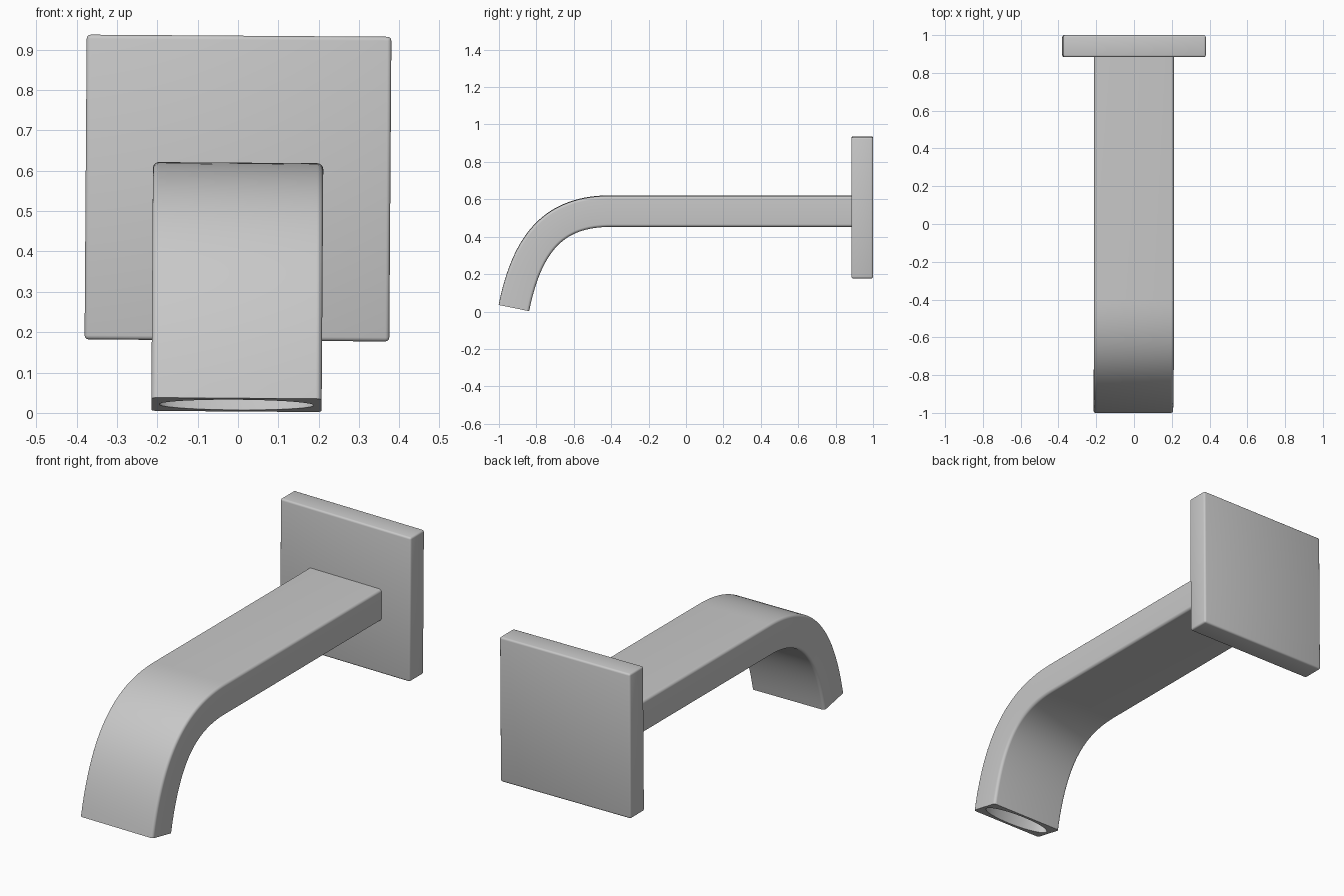
import bpy, bmesh
from math import sin, cos, pi
from mathutils import Vector, Matrix

cube = bpy.data.objects.get("Cube")
if cube:
    bpy.data.objects.remove(cube)

metal = bpy.data.materials.new("satin_grey")
metal.use_nodes = True
metal.diffuse_color = (0.58, 0.58, 0.58, 1)
metal.node_tree.nodes["Principled BSDF"].inputs["Base Color"].default_value = (0.58, 0.58, 0.58, 1)

# The whole fitting leans very slightly around the wall axis
PIVOT = Vector((0, 0, 0.56))
LEAN = Matrix.Translation(PIVOT) @ Matrix.Rotation(0.007, 4, 'Y') @ Matrix.Translation(-PIVOT)


def finish(bm, name):
    bmesh.ops.transform(bm, matrix=LEAN, verts=bm.verts)
    bmesh.ops.recalc_face_normals(bm, faces=bm.faces)
    mesh = bpy.data.meshes.new(name)
    bm.to_mesh(mesh)
    bm.free()
    mesh.materials.append(metal)
    obj = bpy.data.objects.new(name, mesh)
    bpy.context.collection.objects.link(obj)
    bpy.ops.object.select_all(action='DESELECT')
    obj.select_set(True)
    bpy.context.view_layer.objects.active = obj
    bpy.ops.object.shade_smooth_by_angle(angle=0.6)
    return obj


# Square wall plate with softened edges
bm = bmesh.new()
bmesh.ops.create_cube(bm, size=1)
bmesh.ops.scale(bm, vec=(0.755, 0.116, 0.755), verts=bm.verts)
bmesh.ops.translate(bm, vec=(0, 0.942, 0.557), verts=bm.verts)
bmesh.ops.bevel(bm, geom=bm.edges[:], offset=0.01, segments=3, profile=0.5, affect='EDGES')
finish(bm, "wall_plate")

# Spout sections: rounded rectangle outside, ellipse for the outlet
HALF_W, HALF_T, RADIUS, STEPS = 0.211, 0.083, 0.015, 8
outer, ellipse = [], []
for corner, (sx, sy) in enumerate([(1, 1), (-1, 1), (-1, -1), (1, -1)]):
    for i in range(STEPS):
        a = (corner + i / (STEPS - 1)) * pi / 2
        outer.append((sx * (HALF_W - RADIUS) + RADIUS * cos(a),
                      sy * (HALF_T - RADIUS) + RADIUS * sin(a)))
        e = (corner + (i + 0.5) / STEPS) * pi / 2
        ellipse.append((0.192 * cos(e), 0.064 * sin(e)))

# Spout centre line: straight run, then a downward bend
bend = [Vector(p) for p in ((0, -0.40, 0.537), (0, -0.69, 0.537),
                            (0, -0.845, 0.39), (0, -0.92, 0.02))]


def bend_at(t):
    a, b, c, d = bend
    s = 1 - t
    point = a * s**3 + b * 3 * s * s * t + c * 3 * s * t * t + d * t**3
    tangent = (b - a) * s * s + (c - b) * 2 * s * t + (d - c) * t * t
    return point, tangent.normalized()


bm = bmesh.new()


def ring(section, point, tangent):
    up = Vector((0, tangent.z, -tangent.y))
    return [bm.verts.new(point + Vector((x, 0, 0)) + up * y) for x, y in section]


def bridge(a, b):
    for i in range(len(a)):
        j = (i + 1) % len(a)
        bm.faces.new((a[i], a[j], b[j], b[i]))


COUNT = 32
stations = [(Vector((0, 0.90, 0.537)), Vector((0, -1, 0)))]
stations += [bend_at(i / COUNT) for i in range(COUNT + 1)]
rings = [ring(outer, p, t) for p, t in stations]
bm.faces.new(rings[0])

# Outlet rim, then a recess running back up the bend
rings.append(ring(ellipse, *stations[-1]))
for t in (0.95, 0.9, 0.85, 0.8, 0.75):
    rings.append(ring(ellipse, *bend_at(t)))
for a, b in zip(rings, rings[1:]):
    bridge(a, b)
bm.faces.new(rings[-1])
finish(bm, "spout")
